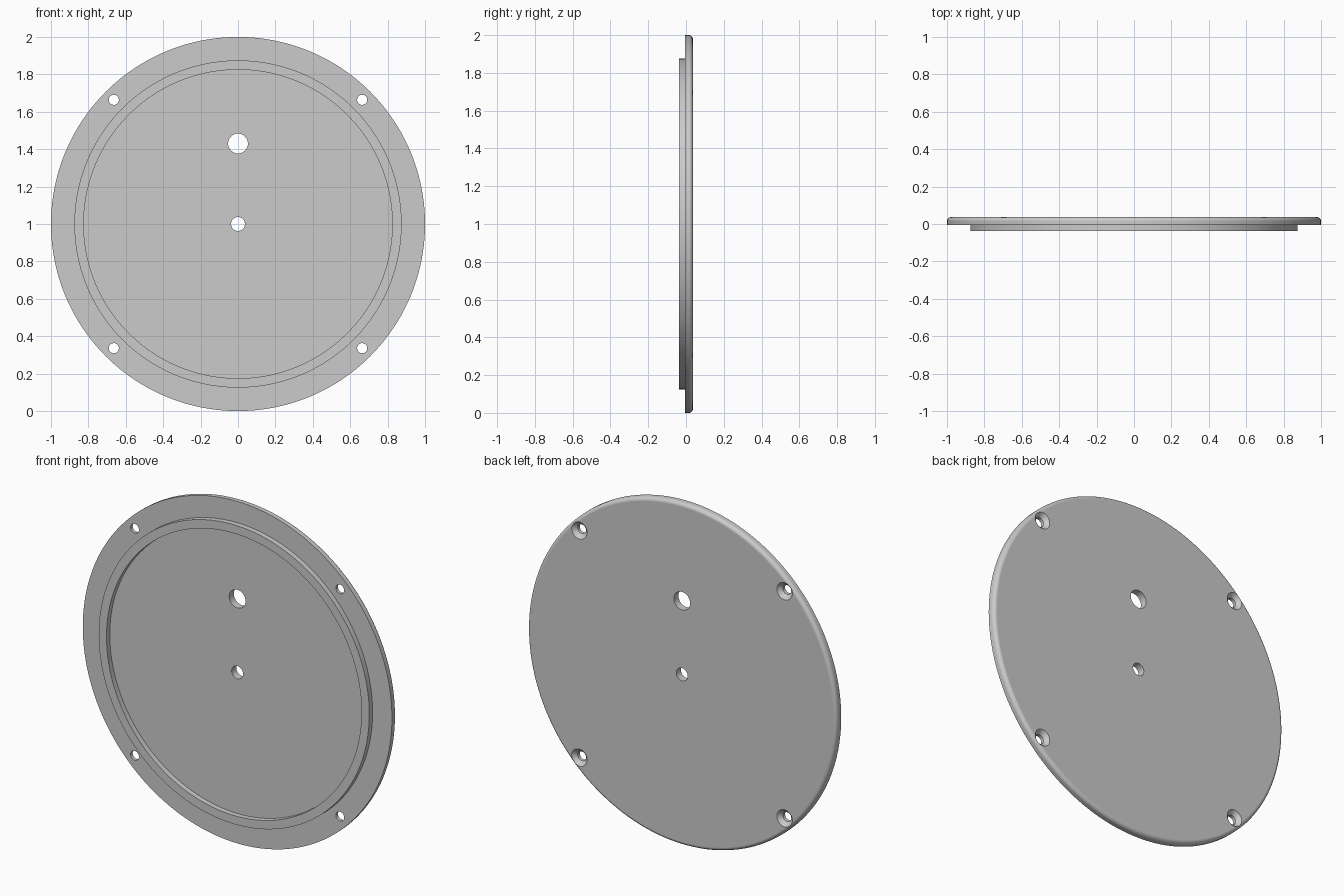
import bpy, bmesh
from math import sin, cos, pi

if "Cube" in bpy.data.objects:
    bpy.data.objects.remove(bpy.data.objects["Cube"])

FRONT, STEP, BACK = -0.037, -0.006, 0.037   # lip face, flange face, back face (y)
FILLET = 0.022


def lathe(name, profile, x, z, sides):
    """Closed solid: (radius, y) profile turned about an axis along y."""
    bm = bmesh.new()
    rings = [[bm.verts.new((x + r * cos(2 * pi * i / sides), y,
                            z + r * sin(2 * pi * i / sides)))
              for i in range(sides)] for r, y in profile]
    for a, b in zip(rings, rings[1:]):
        for i in range(sides):
            j = (i + 1) % sides
            bm.faces.new((a[i], a[j], b[j], b[i]))
    bm.faces.new(rings[0])
    bm.faces.new(rings[-1])
    bmesh.ops.recalc_face_normals(bm, faces=bm.faces)
    mesh = bpy.data.meshes.new(name)
    bm.to_mesh(mesh)
    bm.free()
    ob = bpy.data.objects.new(name, mesh)
    bpy.context.collection.objects.link(ob)
    return ob


# Round plate with a raised lip on the front and a rounded back edge
profile = [(0.825, STEP), (0.825, FRONT), (0.875, FRONT), (0.875, STEP), (1.0, STEP)]
for k in range(9):
    t = pi / 2 * k / 8
    profile.append((1 - FILLET + FILLET * cos(t), BACK - FILLET + FILLET * sin(t)))
plate = lathe("cover_plate", profile, 0, 1, 160)

# Cutters: centre hole, larger upper hole, four countersunk screw holes
cutters = [lathe("centre_hole", [(0.037, -0.1), (0.037, 0.1)], 0, 1.0, 48),
           lathe("upper_hole", [(0.053, -0.1), (0.053, 0.1)], 0, 1.43, 48)]
screw = [(0.027, -0.1), (0.027, 0.014), (0.05, BACK), (0.05, 0.1)]
for sx in (-1, 1):
    for sz in (-1, 1):
        cutters.append(lathe("screw_hole", screw, 0.664 * sx, 1 + 0.664 * sz, 40))

bpy.context.view_layer.objects.active = plate
plate.select_set(True)
for c in cutters:
    c.hide_render = True
    mod = plate.modifiers.new(c.name, 'BOOLEAN')
    mod.operation = 'DIFFERENCE'
    mod.solver = 'EXACT'
    mod.object = c
    bpy.ops.object.modifier_apply(modifier=mod.name)
for c in cutters:
    bpy.data.objects.remove(c)

# Smooth round walls, crisp edges, flat faces kept flat
bpy.ops.object.shade_smooth_by_angle(angle=0.5)
wn = plate.modifiers.new("flat_faces", 'WEIGHTED_NORMAL')
wn.keep_sharp = True
